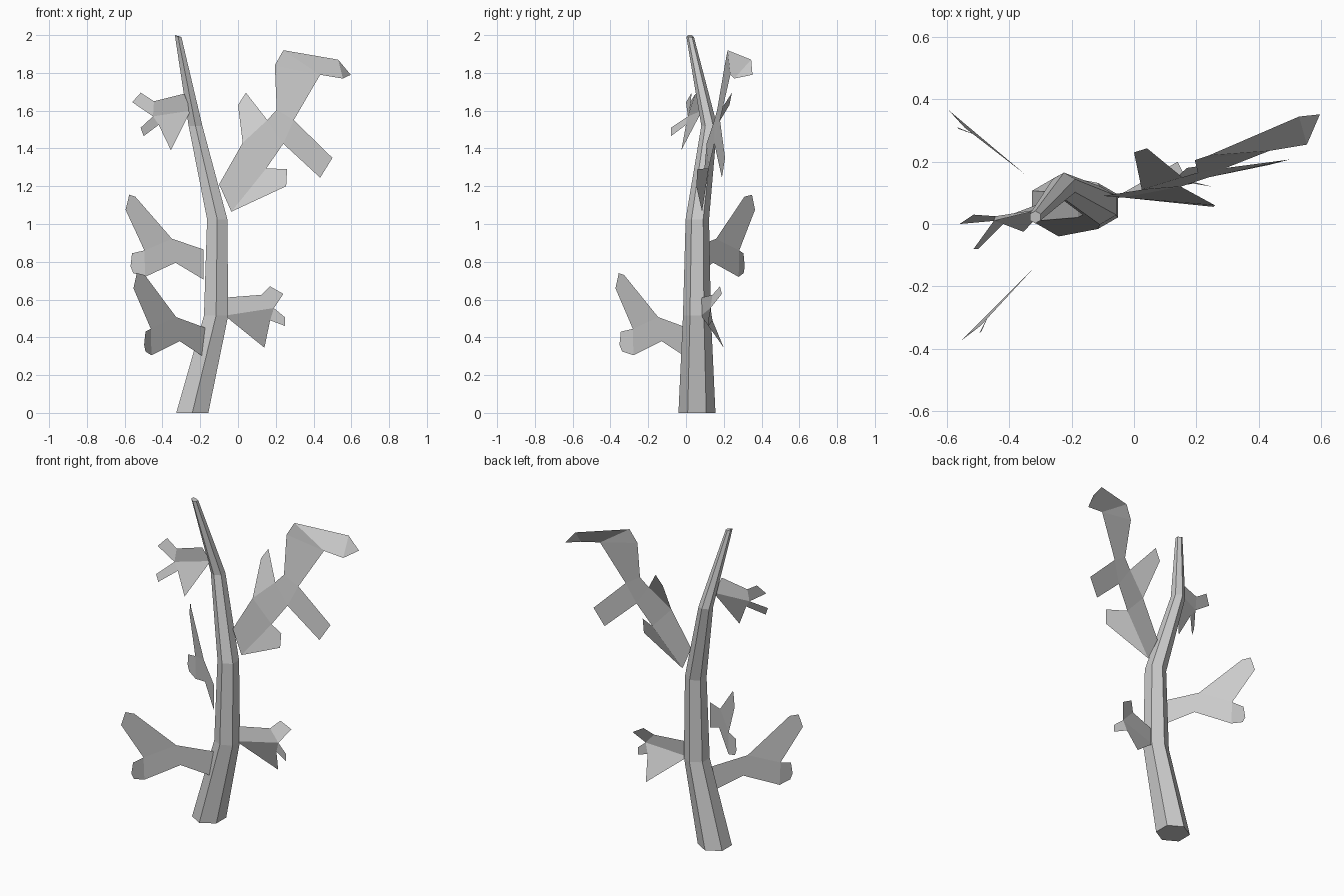
import bpy
from math import sin, cos, pi, radians


def mesh_object(name, verts, faces):
    me = bpy.data.meshes.new(name)
    me.from_pydata(verts, [], faces)
    me.update()
    ob = bpy.data.objects.new(name, me)
    bpy.context.collection.objects.link(ob)
    return ob


# Trunk: tapered, bent six-sided tube (x, y, z, radius)
path = [(-.242, .058, 0, .098), (-.116, .058, .515, .074), (-.11, .06, 1.025, .062),
        (-.225, .123, 1.52, .042), (-.317, .022, 1.99, .02)]
verts = [(x + r * cos(pi / 6 + k * pi / 3), y + r * sin(pi / 6 + k * pi / 3), z)
         for x, y, z, r in path for k in range(6)]
verts = [(x, y, z if i < 24 else z + (.01 if i in (26, 27) else 0))
         for i, (x, y, z) in enumerate(verts)]
faces = [(6 * i + k, 6 * i + (k + 1) % 6, 6 * i + 6 + (k + 1) % 6, 6 * i + 6 + k)
         for i in range(4) for k in range(6)]
faces += [tuple(range(5, -1, -1)), tuple(range(24, 30))]
mesh_object("trunk", verts, faces)

# Two matching forked leaves: (distance out, sideways fold, height)
fork = [(-.04, 0, .45), (-.04, 0, .29), (.155, 0, .38), (.365, 0, .305), (.43, .02, .325),
        (.445, .025, .36), (.435, .025, .43), (.37, 0, .445), (.5, 0, .66),
        (.475, 0, .74), (.425, .01, .73), (.18, 0, .507)]
fork_faces = [(0, 1, 2, 11), (2, 3, 7, 11), (3, 4, 5, 6, 7), (7, 8, 9, 10, 11)]


def forked_leaf(name, x, y, lift, azimuth):
    c, s = cos(radians(azimuth)), sin(radians(azimuth))
    mesh_object(name, [(x + r * c - w * s, y + r * s + w * c, z + lift)
                       for r, w, z in fork], fork_faces)


forked_leaf("lower_front_leaf", -.2, -.02, 0, 225)
forked_leaf("middle_back_leaf", -.212, .044, .415, 140)

# Two small three-pointed leaves
small_faces = [(0, 1, 6, 9), (1, 2, 3, 6), (3, 4, 5, 6), (6, 7, 8, 9)]
mesh_object("lower_right_leaf", [
    (-.07, .08, .61), (-.07, .08, .515), (.14, .2, .345), (.17, .14, .49), (.25, .12, .46),
    (.25, .12, .505), (.19, .13, .555), (.24, .19, .63), (.17, .18, .67), (.125, .14, .625)],
    small_faces)
mesh_object("upper_left_leaf", [
    (-.285, .05, 1.69), (-.25, .085, 1.6), (-.355, -.025, 1.39), (-.42, 0, 1.525),
    (-.5, -.08, 1.465), (-.515, -.08, 1.51), (-.45, .01, 1.57), (-.56, 0, 1.645),
    (-.515, .03, 1.695), (-.445, .025, 1.65)], small_faces)

# Large right branch: stem sheet, side leaves and folded tip
mesh_object("large_branch", [
    (-.1, .09, 1.21), (-.035, .085, 1.065), (.255, .055, 1.2), (.26, .06, 1.29),
    (.15, .12, 1.295), (.24, .15, 1.425), (.435, .19, 1.245), (.5, .207, 1.35),
    (.295, .18, 1.55), (.435, .235, 1.79), (.555, .255, 1.77), (.597, .352, 1.79),
    (.53, .345, 1.87), (.24, .22, 1.92), (.195, .205, 1.84), (.205, .165, 1.605),
    (.155, .15, 1.55), (.042, .243, 1.695), (0, .23, 1.63), (.025, .11, 1.43)],
    [(1, 2, 3, 4), (0, 1, 4, 19), (19, 4, 5, 16), (5, 8, 15, 16), (5, 6, 7, 8),
     (16, 17, 18, 19), (8, 9, 14, 15), (9, 13, 14), (9, 10, 12, 13), (10, 11, 12)])
